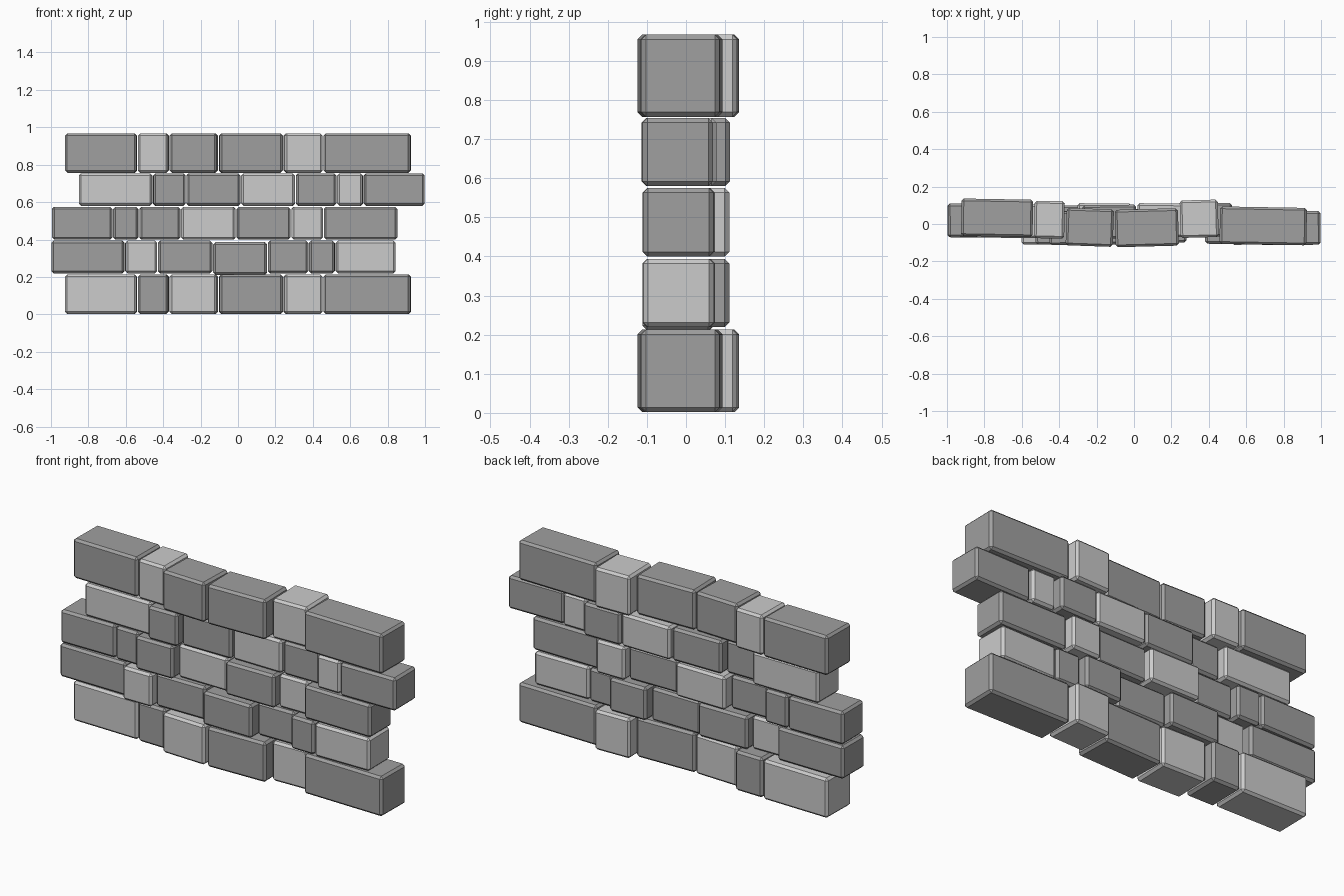
import bpy
import math

if "Cube" in bpy.data.objects:
    bpy.data.objects.remove(bpy.data.objects["Cube"])


def grey(name, v):
    m = bpy.data.materials.new(name)
    m.diffuse_color = (v, v, v, 1)
    m.use_nodes = True
    m.node_tree.nodes["Principled BSDF"].inputs["Base Color"].default_value = m.diffuse_color
    return m


DARK, LIGHT = grey("dark_stone", 0.35), grey("light_stone", 0.62)


def stone(name, x0, x1, z0, z1, y, depth, yaw, mat):
    """Chamfered block filling x0..x1, turned slightly about z."""
    a = math.radians(yaw)
    width = x1 - x0 - depth * abs(math.sin(a))
    bpy.ops.mesh.primitive_cube_add(size=1, location=((x0 + x1) / 2, y, (z0 + z1) / 2))
    ob = bpy.context.object
    ob.name = name
    ob.scale = (width, depth, z1 - z0)
    bpy.ops.object.transform_apply(location=False, rotation=False, scale=True)
    ob.rotation_euler.z = a
    bev = ob.modifiers.new("chamfer", 'BEVEL')
    bev.width = 0.012
    bev.segments = 1
    ob.data.materials.append(mat)


def course(name, z0, z1, depth, edges, offsets, yaws, light):
    """One row of stones lying between successive edges."""
    for i, (y, yaw) in enumerate(zip(offsets, yaws)):
        dz = -0.008 if name == "second_course" and i == 3 else 0
        stone(f"{name}_stone_{i + 1}", edges[i] + 0.002, edges[i + 1] - 0.002,
              z0 + dz, z1 + dz, y, depth, yaw, LIGHT if i + 1 in light else DARK)


# Wide base and cap courses share one layout
wide_edges = [-0.927, -0.537, -0.368, -0.105, 0.242, 0.455, 0.927]
wide_y = [0.033, 0.023, -0.018, -0.02, 0.028, -0.01]
wide_yaw = [-1, -1, -2, 1.5, 1.5, -1]
course("base_course", 0.002, 0.213, 0.2, wide_edges, wide_y, wide_yaw, {1, 3, 5})
course("cap_course", 0.757, 0.967, 0.2, wide_edges, wide_y, wide_yaw, {2, 5})

# Narrow courses: the third is the second turned half way round
e2 = [-1.0, -0.605, -0.43, -0.135, 0.158, 0.378, 0.52, 0.845]
y2 = [0.018, -0.02, 0.01, -0.02, 0.02, -0.016, -0.02]
yaw2 = [-0.5, 0.5, 0.5, -0.5, 0.5, -0.5, 0.5]
course("second_course", 0.219, 0.394, 0.18, e2, y2, yaw2, {2, 7})
e3 = [-0.997, -0.67, -0.53, -0.306, -0.01, 0.283, 0.457, 0.855]
course("third_course", 0.4, 0.575, 0.18, e3, [-y for y in y2[::-1]], yaw2[::-1], {4, 6})
e4 = [-0.853, -0.456, -0.278, 0.015, 0.307, 0.528, 0.67, 1.0]
y4 = [0.016, -0.022, 0.012, 0.02, 0.022, -0.012, -0.022]
course("fourth_course", 0.58, 0.754, 0.18, e4, y4, yaw2, {1, 4, 6})
